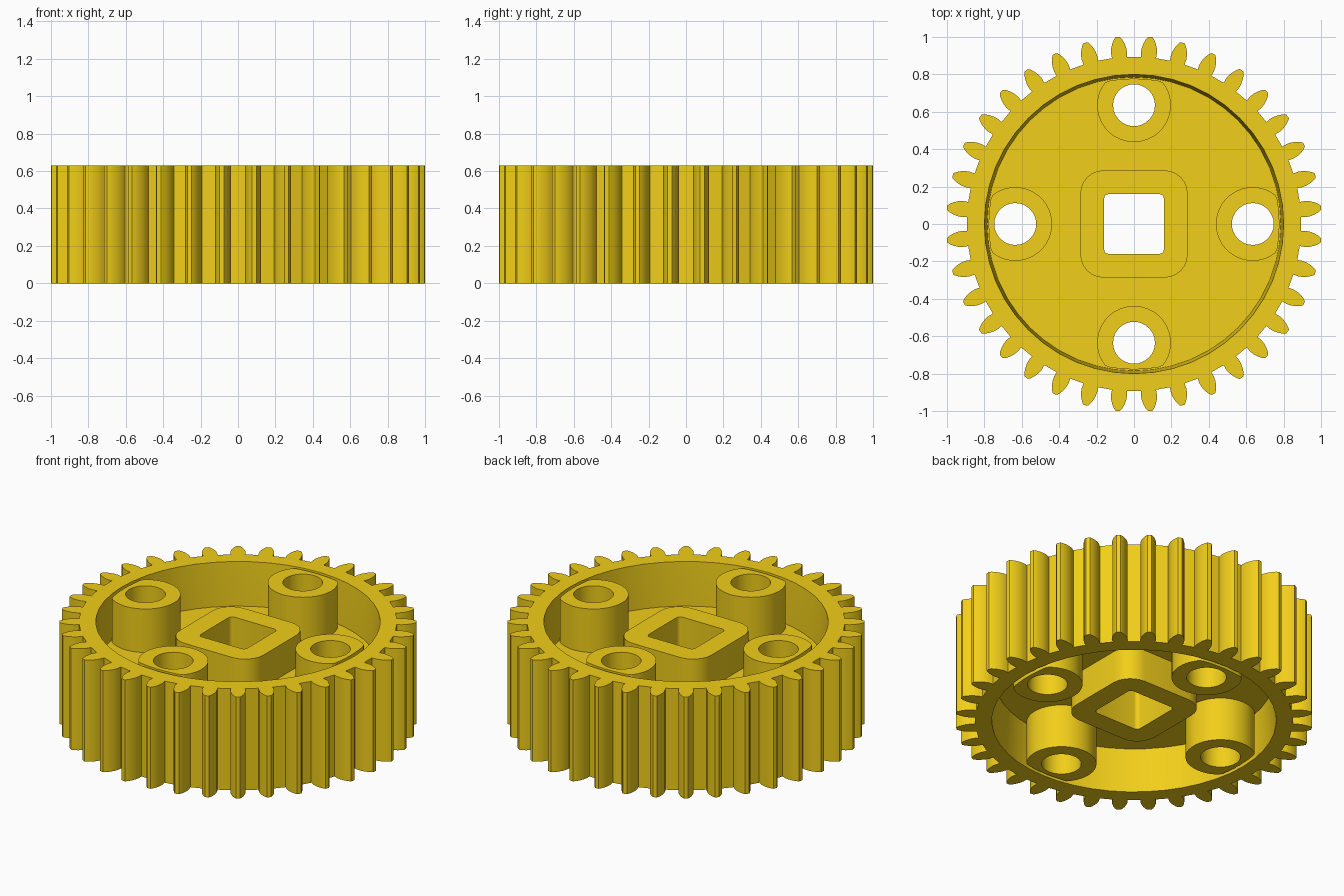
import bpy, bmesh
from math import sin, cos, pi, radians, asin, atan2, hypot

if "Cube" in bpy.data.objects:
    bpy.data.objects.remove(bpy.data.objects["Cube"])

H = 0.63                     # full height
WEB = (0.27, 0.36)           # thin disc between the two recesses

gold = bpy.data.materials.new("yellow_plastic")
gold.diffuse_color = (0.88, 0.62, 0.01, 1)
gold.use_nodes = True
gold.node_tree.nodes["Principled BSDF"].inputs["Base Color"].default_value = gold.diffuse_color


def circle(r, n=48, cx=0, cy=0):
    return [(cx + r * cos(2 * pi * i / n), cy + r * sin(2 * pi * i / n)) for i in range(n)]


def rounded_square(h, r, n=6):
    pts = []
    for q in range(4):
        a0 = q * pi / 2
        sx, sy = ((1, 1), (-1, 1), (-1, -1), (1, -1))[q]
        for i in range(n + 1):
            a = a0 + i / n * pi / 2
            pts.append((sx * (h - r) + r * cos(a), sy * (h - r) + r * sin(a)))
    return pts


def turn(pts, a):
    return [(x * cos(a) - y * sin(a), x * sin(a) + y * cos(a)) for x, y in pts]


def solid(name, *walls):
    """Each wall is a list of (z, loop) from bottom to top; caps fill between the walls."""
    bm = bmesh.new()
    bottom, top = [], []
    for wall in walls:
        rings = [[bm.verts.new((x, y, z)) for x, y in loop] for z, loop in wall]
        n = len(rings[0])
        for lo, hi in zip(rings, rings[1:]):
            for i in range(n):
                j = (i + 1) % n
                bm.faces.new((lo[i], lo[j], hi[j], hi[i]))
        for ring, cap in ((rings[0], bottom), (rings[-1], top)):
            cap += [bm.edges.get((ring[i], ring[(i + 1) % n])) for i in range(n)]
    for cap in (bottom, top):
        bmesh.ops.triangle_fill(bm, edges=cap, use_beauty=True)
    bmesh.ops.recalc_face_normals(bm, faces=bm.faces)
    me = bpy.data.meshes.new(name)
    bm.to_mesh(me)
    bm.free()
    me.materials.append(gold)
    ob = bpy.data.objects.new(name, me)
    bpy.context.collection.objects.link(ob)
    bpy.ops.object.select_all(action='DESELECT')
    ob.select_set(True)
    bpy.context.view_layer.objects.active = ob
    bpy.ops.object.shade_smooth_by_angle(angle=radians(25))
    return ob


def straight(loop, z0, z1):
    return [(z0, loop), (z1, loop)]


# Toothed rim: 36 teeth, slightly drafted inner wall
half = [(0.893, 0.040), (0.92, 0.043), (0.945, 0.040), (0.97, 0.032), (0.99, 0.022), (1.003, 0.012)]
tooth = [(r, -w) for r, w in half] + half[::-1]
outline = []
for k in range(36):
    outline += turn(tooth, radians(5 + 10 * k))
wide, tight = circle(0.80), circle(0.785)
solid("toothed_rim", straight(outline, 0, H),
      [(0, wide), (WEB[0], tight), (WEB[1], tight), (H, wide)])

# Pin bosses: round, trimmed on the outside to follow the rim
DIST, TRIM = 0.635, 0.777
boss = []
for x, y in circle(0.197, 48, DIST):
    s = min(1, TRIM / hypot(x, y))
    boss.append((x * s, y * s))
hole = circle(0.112, 32, DIST)
for k, side in enumerate(("right", "back", "left", "front")):
    a = k * pi / 2
    solid("pin_boss_" + side, straight(turn(boss, a), 0, H), straight(turn(hole, a), 0, H))

# Square hub with a square axle hole
solid("square_hub", straight(rounded_square(0.287, 0.125), 0.07, H - 0.07),
      straight(rounded_square(0.16, 0.025, 4), 0.07, H - 0.07))

# Web disc, with openings hidden inside the hub and boss walls
openings = [straight(circle(0.13, 24, DIST * cos(k * pi / 2), DIST * sin(k * pi / 2)), *WEB)
            for k in range(4)]
solid("web_disc", straight(circle(0.82), *WEB), straight(rounded_square(0.22, 0.05), *WEB), *openings)
